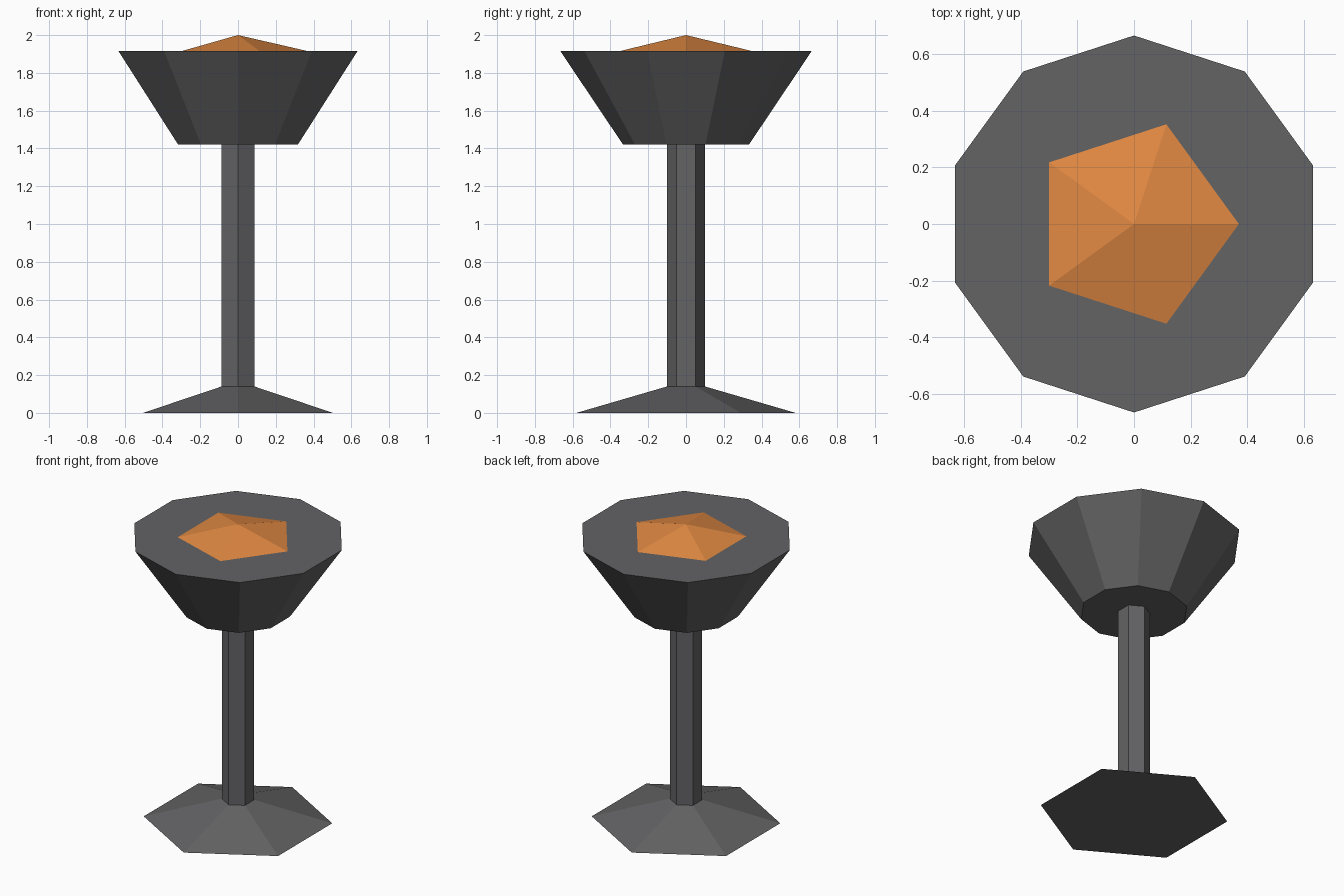
import bpy
import bmesh
from math import cos, sin, pi

old = bpy.data.objects.get("Cube")
if old:
    bpy.data.objects.remove(old, do_unlink=True)


def material(name, rgb):
    mat = bpy.data.materials.new(name)
    mat.use_nodes = True
    mat.diffuse_color = (*rgb, 1)
    mat.node_tree.nodes["Principled BSDF"].inputs["Base Color"].default_value = (*rgb, 1)
    return mat


def frustum(name, sides, start, low, high, mat):
    """Flat-faced solid between two (radius, z) rings; a zero radius is a point."""
    bm = bmesh.new()
    for radius, z in (low, high):
        count = sides if radius else 1
        for i in range(count):
            a = start + 2 * pi * i / sides
            bm.verts.new((radius * cos(a), radius * sin(a), z))
    bmesh.ops.convex_hull(bm, input=bm.verts)
    bmesh.ops.dissolve_limit(bm, angle_limit=0.01, verts=bm.verts, edges=bm.edges)
    bmesh.ops.recalc_face_normals(bm, faces=bm.faces)
    mesh = bpy.data.meshes.new(name)
    bm.to_mesh(mesh)
    bm.free()
    mesh.materials.append(mat)
    obj = bpy.data.objects.new(name, mesh)
    bpy.context.collection.objects.link(obj)
    return obj


iron = material("dark iron grey", (0.125, 0.125, 0.13))
ember = material("ember orange", (0.75, 0.25, 0.055))

# Hexagonal foot and stem, corners towards front and back
frustum("foot", 6, pi / 2, (0.58, 0), (0.1, 0.14), iron)
frustum("stem", 6, pi / 2, (0.1, 0.14), (0.1, 1.42), iron)

# Ten-sided flared bowl
frustum("bowl", 10, pi / 2, (0.333, 1.42), (0.665, 1.915), iron)

# Five-sided mound of embers, one corner towards +x
frustum("embers", 5, 0, (0.37, 1.915), (0, 2), ember)
